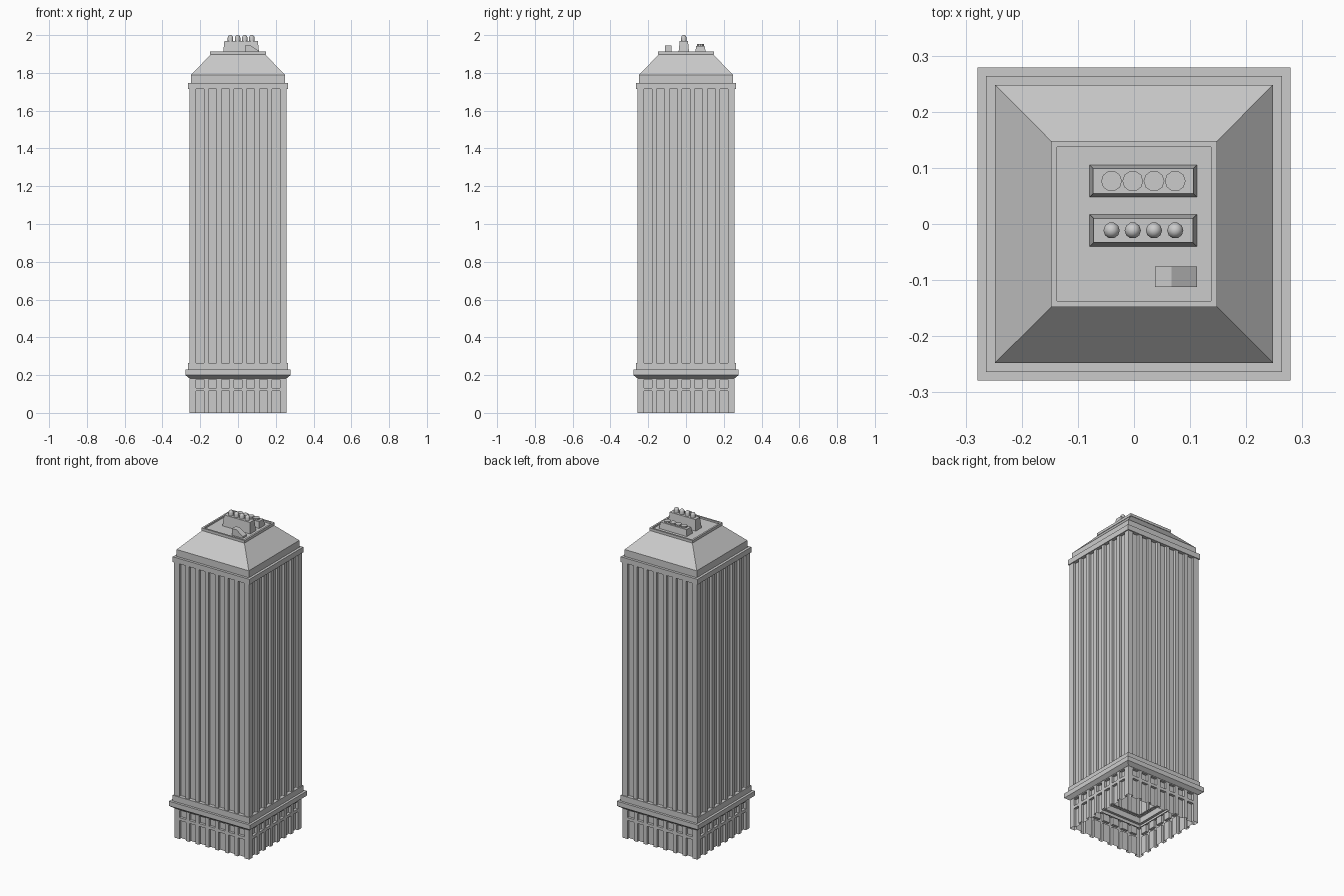
import bpy, bmesh, math
from mathutils import Matrix, Vector

if "Cube" in bpy.data.objects:
    bpy.data.objects.remove(bpy.data.objects["Cube"])


def finish(bm, name):
    bmesh.ops.remove_doubles(bm, verts=bm.verts, dist=1e-5)
    bmesh.ops.recalc_face_normals(bm, faces=bm.faces)
    mesh = bpy.data.meshes.new(name)
    bm.to_mesh(mesh)
    bm.free()
    obj = bpy.data.objects.new(name, mesh)
    bpy.context.collection.objects.link(obj)
    return obj


def square_loft(name, profile, cap=False):
    """Square rings (half width, z) joined in order."""
    bm = bmesh.new()
    rings = [[bm.verts.new((sx * h, sy * h, z))
              for sx, sy in ((-1, -1), (1, -1), (1, 1), (-1, 1))] for h, z in profile]
    for a, b in zip(rings, rings[1:]):
        for i in range(4):
            j = (i + 1) % 4
            bm.faces.new((a[i], a[j], b[j], b[i]))
    if cap:
        bm.faces.new(rings[-1])
    return finish(bm, name)


def recessed_walls(name, half, depth, rows):
    """Four walls with bays; rows are (z0, z1, bays are recessed)."""
    pitch, width, bays = 0.067, 0.043, 7
    xs = [-half]
    for i in range(bays):
        c = (i - (bays - 1) / 2) * pitch
        xs += [c - width / 2, c + width / 2]
    xs.append(half)
    bm = bmesh.new()
    for side in range(4):
        rot = Matrix.Rotation(side * math.pi / 2, 3, 'Z')

        def quad(*pts):
            bm.faces.new([bm.verts.new(rot @ Vector(p)) for p in pts])

        front, back = -half, -half + depth
        for z0, z1, recessed in rows:
            for i, (a, b) in enumerate(zip(xs, xs[1:])):
                inset = recessed and i % 2 == 1
                y = back if inset else front
                quad((a, y, z0), (b, y, z0), (b, y, z1), (a, y, z1))
                if inset:  # jambs
                    for x in (a, b):
                        quad((x, front, z0), (x, back, z0), (x, back, z1), (x, front, z1))
        # sills and heads where a recess meets a flush row
        for lo, hi in zip(rows, rows[1:]):
            if lo[2] != hi[2]:
                z = lo[1]
                for a, b in list(zip(xs, xs[1:]))[1::2]:
                    quad((a, front, z), (b, front, z), (b, back, z), (a, back, z))
    return finish(bm, name)


def tapered_box(name, x0, x1, y0, y1, z0, z1, inset):
    bm = bmesh.new()
    bmesh.ops.create_cube(bm, size=1)
    for v in bm.verts:
        top = v.co.z > 0
        d = inset if top else 0
        v.co = (x1 - d if v.co.x > 0 else x0 + d,
                y1 - d if v.co.y > 0 else y0 + d, z1 if top else z0)
    return finish(bm, name)


def turned(name, x, y, profile, sides=10):
    """Round part from (radius, z) points, closed at the top."""
    bm = bmesh.new()
    rings = [[bm.verts.new((x + r * math.cos(2 * math.pi * k / sides),
                            y + r * math.sin(2 * math.pi * k / sides), z))
              for k in range(sides)] for r, z in profile]
    for a, b in zip(rings, rings[1:]):
        for i in range(sides):
            j = (i + 1) % sides
            bm.faces.new((a[i], a[j], b[j], b[i]))
    bm.faces.new(rings[-1])
    return finish(bm, name)


# Street-level walls with two rows of openings, and the fluted shaft
recessed_walls("base_walls", 0.256, 0.016,
               [(0, 0.115, True), (0.115, 0.133, False), (0.133, 0.178, True), (0.178, 0.19, False)])
recessed_walls("tower_shaft", 0.258, 0.016, [(0.262, 1.718, True)])

# Ledge above the base
square_loft("base_cornice", [(0.24, 0.183), (0.257, 0.183), (0.279, 0.2), (0.279, 0.229),
                             (0.264, 0.229), (0.264, 0.265), (0.24, 0.265)])

# Top cornice, sloped roof and shallow parapet around the roof deck
square_loft("roof", [(0.24, 1.714), (0.264, 1.714), (0.264, 1.747), (0.248, 1.747),
                     (0.248, 1.79), (0.145, 1.897), (0.148, 1.897), (0.148, 1.913),
                     (0.137, 1.913), (0.137, 1.903)], cap=True)

# Chimney stack, fan housing and their four pots / fans
tapered_box("chimney_stack", -0.079, 0.112, -0.04, 0.017, 1.903, 1.97, 0.007)
tapered_box("fan_housing", -0.079, 0.112, 0.048, 0.105, 1.903, 1.942, 0.006)
for i in range(4):
    x = -0.04 + i * 0.0378
    pot = turned(f"chimney_pot_{i + 1}", x, -0.0115,
                 [(0.0145, 1.965), (0.0145, 1.987), (0.0115, 1.995), (0.005, 2.0)])
    pot.data.shade_smooth()
    turned(f"roof_fan_{i + 1}", x, 0.0765, [(0.0185, 1.94), (0.0185, 1.952)])

# Wedge-shaped stair hut
bm = bmesh.new()
outline = [(0.037, 1.903), (0.112, 1.903), (0.112, 1.914), (0.067, 1.945), (0.037, 1.945)]
face = bm.faces.new([bm.verts.new((x, -0.112, z)) for x, z in outline])
ext = bmesh.ops.extrude_face_region(bm, geom=[face])
bmesh.ops.translate(bm, vec=(0, 0.036, 0),
                    verts=[g for g in ext["geom"] if isinstance(g, bmesh.types.BMVert)])
finish(bm, "stair_hut")
